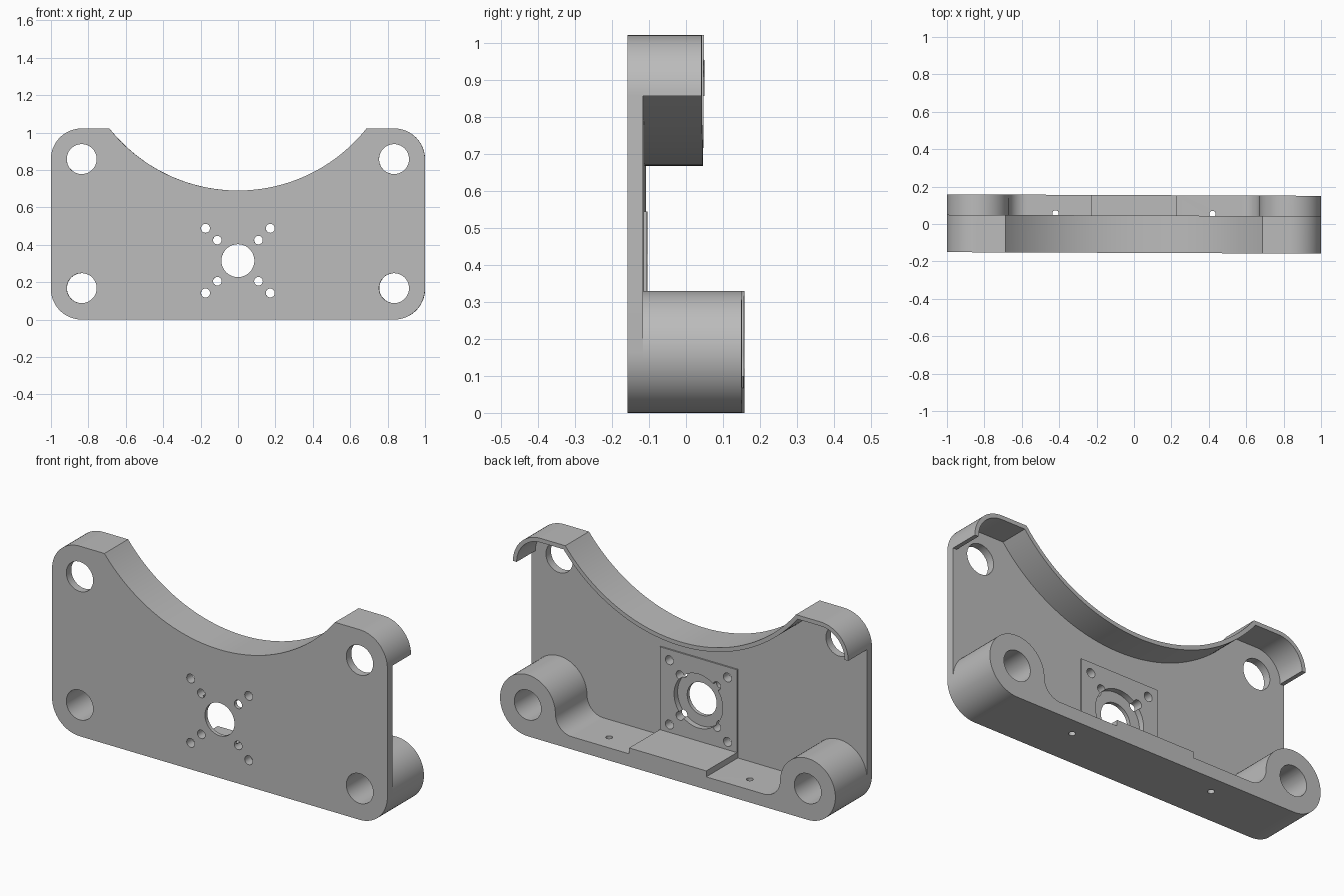
import bpy, bmesh
from math import sin, cos, asin, acos, pi, degrees, radians
from mathutils import Matrix

cube = bpy.data.objects.get("Cube")
if cube:
    bpy.data.objects.remove(cube, do_unlink=True)

# Main dimensions
TOP, R, CX = 1.022, 0.165, 0.835          # height, corner radius, corner centre
FRONT, PLATE, LIP, BACK = -0.1545, -0.1125, 0.0455, 0.1545
WALL, SLAB, PAD, PANEL = 0.022, 0.068, 0.1, 0.23
ARC_Z, ARC_R = 1.568, 0.878               # large saddle cut-out
HUB_Z = 0.315
TILT = Matrix.Rotation(-0.004, 4, 'Z')

metal = bpy.data.materials.new("grey_metal")
metal.use_nodes = True
grey = (0.5, 0.5, 0.5, 1)
metal.diffuse_color = grey
metal.node_tree.nodes["Principled BSDF"].inputs["Base Color"].default_value = grey


def arc(x, z, r, a, b, n=16):
    """Points on an arc from angle a to b in degrees."""
    steps = [radians(a + (b - a) * i / n) for i in range(n + 1)]
    return [(x + r * cos(t), z + r * sin(t)) for t in steps]


def mirrored(half):
    """Close a right-hand outline with its mirror image."""
    return half + [(-x, z) for x, z in reversed(half) if x > 1e-5]


def extrude(name, outline, y0, y1):
    """Prism from an x-z outline, running from y0 to y1."""
    bm = bmesh.new()
    face = bm.faces.new([bm.verts.new((x, y0, z)) for x, z in outline])
    grown = bmesh.ops.extrude_face_region(bm, geom=[face])["geom"]
    moved = [v for v in grown if isinstance(v, bmesh.types.BMVert)]
    bmesh.ops.translate(bm, verts=moved, vec=(0, y1 - y0, 0))
    bmesh.ops.recalc_face_normals(bm, faces=bm.faces)
    mesh = bpy.data.meshes.new(name)
    bm.to_mesh(mesh)
    bm.free()
    mesh.materials.append(metal)
    obj = bpy.data.objects.new(name, mesh)
    bpy.context.collection.objects.link(obj)
    return obj


def drill(name, x, z, r, y0=-1, y1=1):
    return extrude(name, arc(x, z, r, 0, 345 if r < 0.03 else 354, 23 if r < 0.03 else 59), y0, y1)


def cut(obj, cutters):
    """Subtract each cutter from the object."""
    bpy.context.view_layer.objects.active = obj
    for c in cutters:
        mod = obj.modifiers.new("cut", 'BOOLEAN')
        mod.operation, mod.solver, mod.object = 'DIFFERENCE', 'EXACT', c
        bpy.ops.object.modifier_apply(modifier=mod.name)


def saddle(r, z):
    """Right half of the saddle arc, from height z down to the middle."""
    return arc(0, ARC_Z, r, degrees(asin((z - ARC_Z) / r)), -90, 32)


# Front plate with rounded corners and the saddle cut-out
plate = extrude("front_plate", mirrored(
    arc(CX, R, R, -90, 0) + arc(CX, TOP - R, R, 0, 90) + saddle(ARC_R, TOP)), FRONT, PLATE)

# Thin lip following the saddle and the upper corners
outer = arc(CX, TOP - R, R, 0, 90) + saddle(ARC_R, TOP)
inner = arc(CX, TOP - R, R - WALL, 0, 90) + saddle(ARC_R + WALL, TOP - WALL)
lip = extrude("saddle_lip", mirrored(outer)
              + list(reversed(mirrored(inner))), PLATE, LIP)

# Base slab, raised centre pad and the two corner bosses in one profile
f = R - SLAB
base = extrude("base_with_bosses", mirrored(
    arc(CX, R, R, -90, 180, 48) + arc(CX - R - f, R, f, 0, -90)
    + [(PANEL, SLAB), (PANEL, PAD)]), PLATE, BACK)

# Raised square mounting panel behind the hub
panel = extrude("mounting_panel", [(-PANEL, PAD), (PANEL, PAD),
                (PANEL, HUB_Z + PANEL), (-PANEL, HUB_Z + PANEL)], PLATE, PLATE + 0.008)

# Corner, hub and screw holes
corner_low = [drill("low_cutter", s * CX, 0.168, 0.08) for s in (-1, 1)]
corner_high = [drill("high_cutter", s * CX, 0.858, 0.08) for s in (-1, 1)]
hub = [drill("hub_cutter", 0, HUB_Z, 0.088),
       drill("counterbore_cutter", 0, HUB_Z, 0.145, PLATE - 0.022, 0)]
for d, r in ((0.11, 0.023), (0.173, 0.024)):
    hub += [drill("screw_cutter", sx * d, HUB_Z + sz * d, r)
            for sx in (-1, 1) for sz in (-1, 1)]

# Vertical pin holes through the base slab
pins = []
for s in (-1, 1):
    pin = drill("pin_cutter", 0, 0, 0.017)
    pin.data.transform(Matrix.Translation((s * 0.42, 0.055, 0)) @ Matrix.Rotation(pi / 2, 4, 'X'))
    pins.append(pin)

cut(plate, corner_low + corner_high + hub)
cut(base, corner_low + pins)
cut(panel, hub)
for c in corner_low + corner_high + hub + pins:
    bpy.data.objects.remove(c, do_unlink=True)

# Slight turn of the whole bracket, then smooth the curved walls
bpy.ops.object.select_all(action='DESELECT')
for obj in (plate, lip, base, panel):
    obj.data.transform(TILT)
    obj.select_set(True)
bpy.context.view_layer.objects.active = plate
bpy.ops.object.shade_smooth_by_angle(angle=radians(30))
